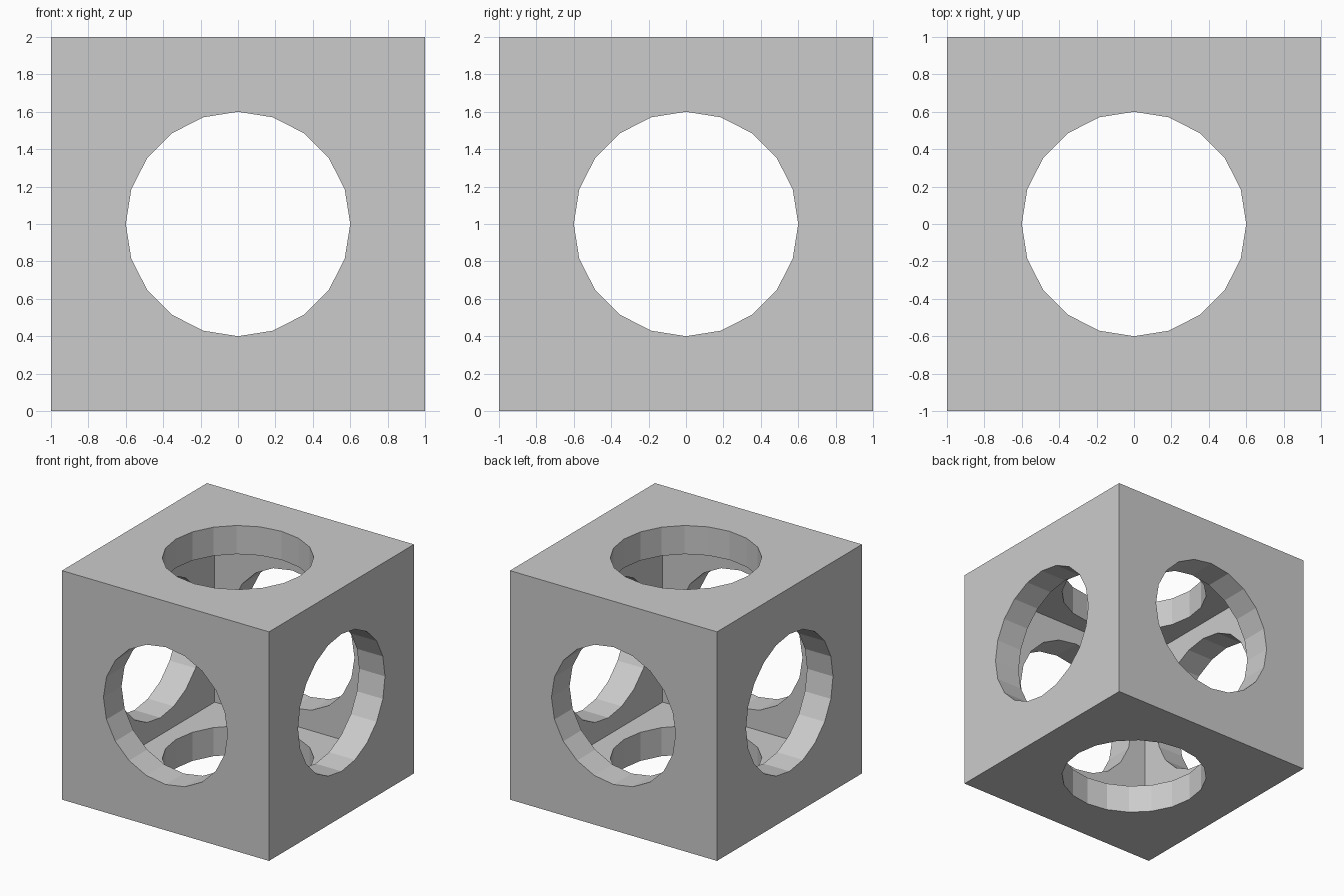
import bpy
from math import pi

if "Cube" in bpy.data.objects:
    bpy.data.objects.remove(bpy.data.objects["Cube"])

SIZE, CAVITY, RADIUS, SIDES = 2.0, 1.5, 0.6, 20
CENTRE = (0, 0, SIZE / 2)

# Outer block
bpy.ops.mesh.primitive_cube_add(size=SIZE, location=CENTRE)
shell = bpy.context.object
shell.name = "hollow_cube"

# Cutters: inner cavity, then one round bore along each axis
cutters = []
bpy.ops.mesh.primitive_cube_add(size=CAVITY, location=CENTRE)
bpy.context.object.name = "cavity_cutter"
cutters.append(bpy.context.object)
for axis, rot in (("z", (0, 0, 0)), ("x", (0, pi / 2, 0)), ("y", (pi / 2, 0, 0))):
    bpy.ops.mesh.primitive_cylinder_add(vertices=SIDES, radius=RADIUS, depth=SIZE * 1.5,
                                        location=CENTRE, rotation=rot)
    bpy.context.object.name = f"bore_cutter_{axis}"
    cutters.append(bpy.context.object)

# Cut the shell, apply, and drop the cutters
bpy.context.view_layer.objects.active = shell
for cutter in cutters:
    cutter.hide_render = True
    mod = shell.modifiers.new(cutter.name, "BOOLEAN")
    mod.operation = "DIFFERENCE"
    mod.solver = "EXACT"
    mod.object = cutter
    bpy.ops.object.modifier_apply(modifier=mod.name)
for cutter in cutters:
    bpy.data.objects.remove(cutter, do_unlink=True)
